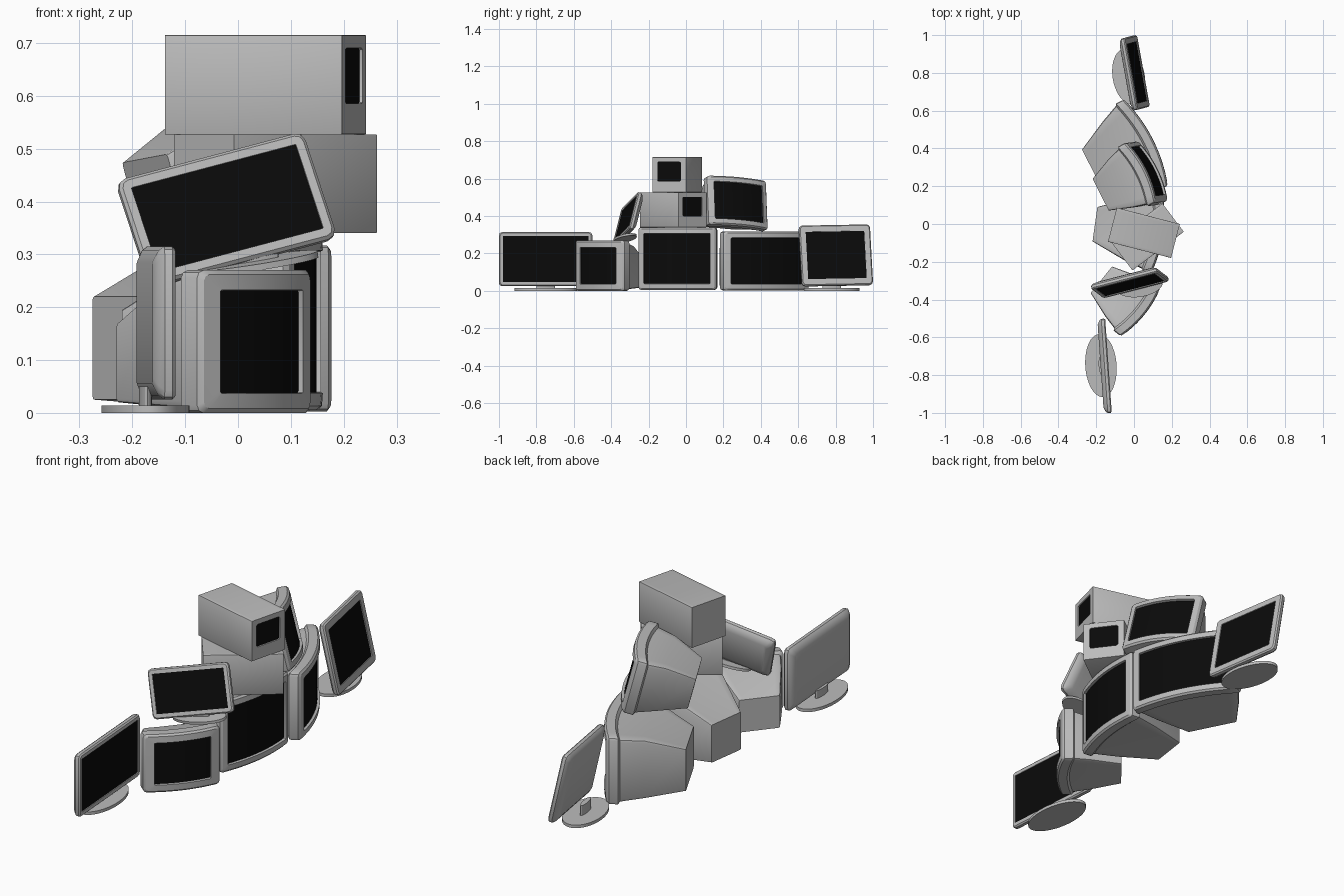
import bpy, bmesh, math
from mathutils import Matrix

if "Cube" in bpy.data.objects:
    bpy.data.objects.remove(bpy.data.objects["Cube"])


def material(name, c):
    m = bpy.data.materials.new(name)
    m.diffuse_color = (*c, 1)
    m.use_nodes = True
    m.node_tree.nodes["Principled BSDF"].inputs["Base Color"].default_value = m.diffuse_color
    return m


GREY = material("casing_grey", (0.5, 0.5, 0.5))
BLACK = material("screen_black", (0.003, 0.003, 0.003))


def place(loc, yaw, pitch=0, roll=0):
    # yaw turns left, pitch leans back, roll raises the local +y side
    r = math.radians
    return (Matrix.Translation(loc) @ Matrix.Rotation(r(yaw), 4, 'Z')
            @ Matrix.Rotation(r(-pitch), 4, 'Y') @ Matrix.Rotation(r(roll), 4, 'X'))


def finish(name, bm, matrix):
    bmesh.ops.recalc_face_normals(bm, faces=bm.faces)
    me = bpy.data.meshes.new(name)
    bm.to_mesh(me)
    bm.free()
    me.materials.append(GREY)
    me.materials.append(BLACK)
    ob = bpy.data.objects.new(name, me)
    ob.matrix_world = matrix
    bpy.context.collection.objects.link(ob)
    bpy.ops.object.select_all(action='DESELECT')
    ob.select_set(True)
    bpy.context.view_layer.objects.active = ob
    bpy.ops.object.shade_smooth_by_angle(angle=math.radians(28))
    return ob


def monitor(name, matrix, rings):
    """Rings (x, half width, z low, z high, corner radius, bulge); the first one closes as the screen."""
    bm = bmesh.new()
    width = max(r[1] for r in rings)
    cols = 12
    loops = []
    for x, w, z0, z1, r, bulge in rings:
        half = [(-w, r), (-w + .3 * r, .3 * r)]
        half += [(-w + r + (2 * w - 2 * r) * i / cols, 0) for i in range(cols + 1)]
        half += [(w - .3 * r, .3 * r), (w, r)]
        depth = lambda y: x + bulge * (1 - (y / width) ** 2)
        low = [bm.verts.new((depth(y), y, z0 + d)) for y, d in half]
        top = [bm.verts.new((depth(y), y, z1 - d)) for y, d in half]
        loops.append((low, top))
    for (l0, t0), (l1, t1) in zip(loops, loops[1:]):
        a, b = l0 + t0[::-1], l1 + t1[::-1]
        for i in range(len(a)):
            j = (i + 1) % len(a)
            bm.faces.new((a[i], a[j], b[j], b[i]))
    for k in (0, -1):
        low, top = loops[k]
        for i in range(len(low) - 1):
            f = bm.faces.new((low[i], low[i + 1], top[i + 1], top[i]))
            f.material_index = 1 if k == 0 else 0
    return finish(name, bm, matrix)


def tube_monitor(name, matrix, w, z0, z1, margin, bulge, depth, back):
    """Curved-front tube monitor; back = (half width, z low, z high)."""
    my, mz = margin
    bw, b0, b1 = back
    monitor(name, matrix, [
        (-.008, w - my, z0 + mz, z1 - mz, .004, bulge),
        (.004, w - my - .001, z0 + mz - .001, z1 - mz + .001, .004, bulge),
        (.002, w - .008, z0 + .008, z1 - .008, .012, bulge),
        (-.006, w, z0, z1, .014, bulge),
        (-.045, w, z0, z1, .014, bulge),
        (-.055, w - .012, z0 + .008, z1 - .012, .014, bulge),
        (-depth * .5, w * .6 + bw * .4, z0 * .6 + b0 * .4 + .004, z1 * .7 + b1 * .3, .012, bulge * .4),
        (-depth, bw, b0, b1, .006, 0)])


def flat_monitor(name, matrix, w, h, margin, thick):
    """Thin panel with a chamfered back, centred on its front."""
    my, mz = margin
    ring = lambda x, d, r: (x, w - d, -h + d, h - d, r, 0)
    monitor(name, matrix, [
        (-.004, w - my, -h + mz, h - mz, .002, 0),
        (0, w - my, -h + mz, h - mz, .002, 0),
        ring(0, .006, .014), ring(-.006, 0, .018),
        ring(-thick * .5, 0, .018), ring(-thick * .75, .008, .018),
        ring(-thick, .03, .012)])


def box_monitor(name, matrix, w, h, length):
    """Plain long cabinet with a small screen in one end."""
    monitor(name, matrix, [
        (-.006, w * .7, h * .31, h * .87, .008, 0), (0, w * .7, h * .31, h * .87, .008, 0),
        (0, w - .001, .001, h - .001, .001, 0), (-.002, w, 0, h, .001, 0),
        (-length, w, 0, h, .001, 0)])


def foot(name, matrix, rx, ry, height, neck):
    """Oval stand plate, with a short neck reaching up to the panel."""
    bm = bmesh.new()
    for a, b, z0, z1, n in ((rx, ry, 0, height, 40), (.012, .05, height * .5, neck, 16)):
        bmesh.ops.create_cone(bm, cap_ends=True, segments=n, radius1=1, radius2=1, depth=1,
                              matrix=Matrix.Translation((0, 0, (z0 + z1) / 2))
                              @ Matrix.Diagonal((a, b, z1 - z0, 1)))
    finish(name, bm, matrix)


# ground row: flat panel, three tube monitors, flat panel
flat_monitor("left_flat_monitor", place((-.135, -.75, .17), 4), .25, .145, (.02, .022), .042)
foot("left_flat_foot", place((-.175, -.75, 0), 4), .083, .167, .014, .05)
tube_monitor("small_tube_monitor", place((.033, -.462, 0), -39), .168, 0, .27, (.043, .038), .025, .265,
             (.09, .02, .17))
tube_monitor("centre_tube_monitor", place((.12, -.047, 0), -8), .21, .005, .34, (.03, .034), .03, .33,
             (.092, .02, .195))
tube_monitor("wide_tube_monitor", place((.06, .43, 0), 27), .256, .003, .317, (.036, .034), .04, .315,
             (.12, .025, .22))
flat_monitor("right_flat_monitor", place((.018, .803, .192), 10, 12, 1), .193, .165, (.034, .036), .04)
foot("right_flat_foot", place((-.028, .78, 0), 10), .085, .15, .014, .06)

# upper row: tilted flat panel, two cabinets, leaning tube monitor
flat_monitor("tilted_flat_monitor", place((-.02, -.325, .388), -80, 17, 15), .188, .108, (.022, .022), .04)
foot("tilted_flat_foot", place((.03, -.325, .276), -80, -6, 9), .06, .125, .012, .03)
box_monitor("lower_cabinet", place((.207, .034, .34), 37), .094, .187, .34)
box_monitor("upper_cabinet", place((.2195, -.09, .527), -14.5), .093, .188, .345)
tube_monitor("leaning_tube_monitor", place((.065, .277, .472), 28, 14, -5), .177, -.135, .135,
             (.03, .033), .028, .26, (.095, -.075, .075))
